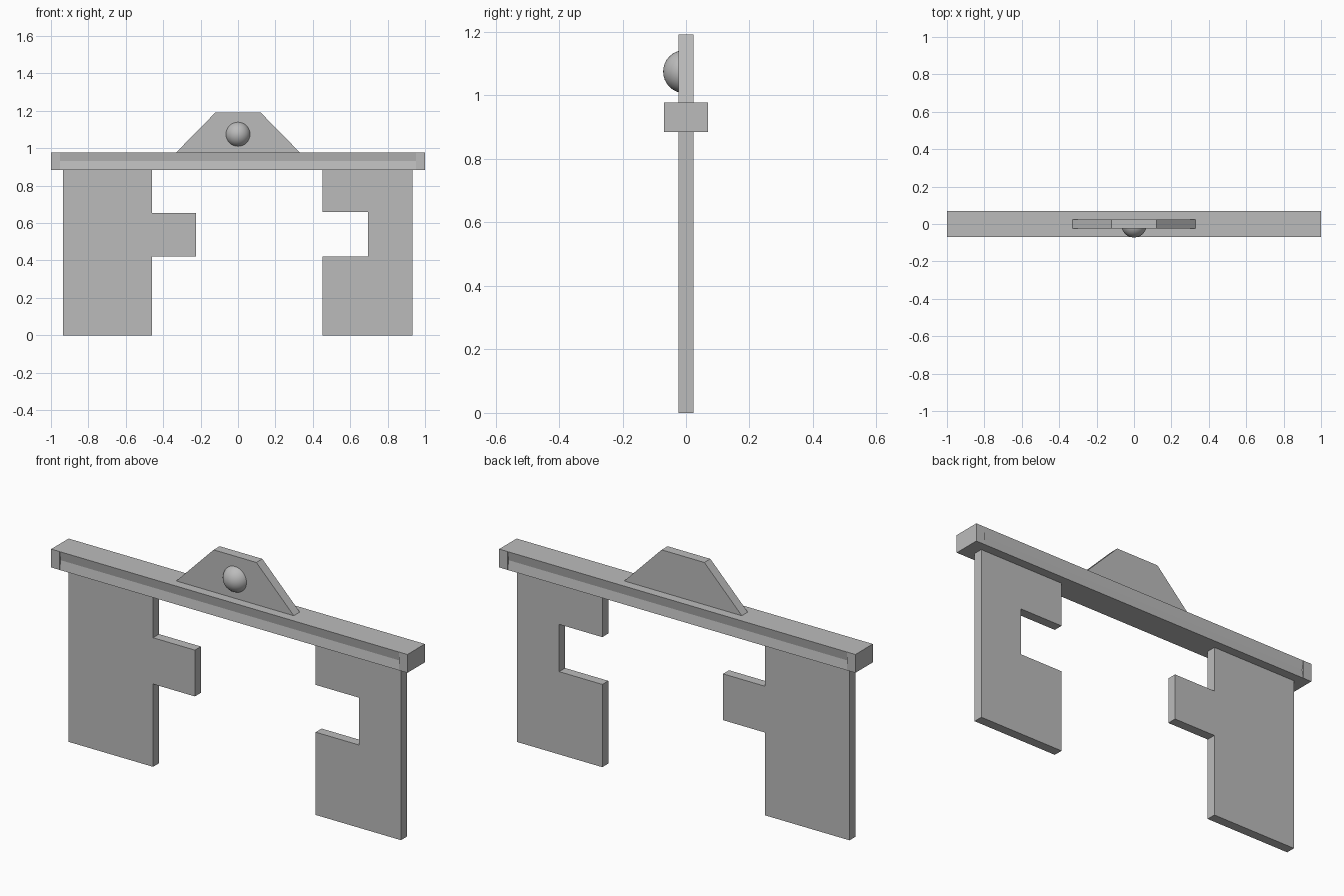
import bpy, bmesh, math
from mathutils import Matrix

if "Cube" in bpy.data.objects:
    bpy.data.objects.remove(bpy.data.objects["Cube"])

grey = bpy.data.materials.new("plain grey")
grey.diffuse_color = (0.5, 0.5, 0.5, 1)
grey.use_nodes = True
grey.node_tree.nodes["Principled BSDF"].inputs["Base Color"].default_value = grey.diffuse_color


def finish(name, bm, smooth=False):
    bmesh.ops.recalc_face_normals(bm, faces=bm.faces)
    mesh = bpy.data.meshes.new(name)
    bm.to_mesh(mesh)
    bm.free()
    mesh.materials.append(grey)
    mesh.shade_smooth() if smooth else mesh.shade_flat()
    obj = bpy.data.objects.new(name, mesh)
    bpy.context.collection.objects.link(obj)
    return obj


def prism(name, outline, axis, lo, hi):
    """Extrude a closed outline along y (points are x, z) or x (points are y, z)."""
    bm = bmesh.new()
    place = (lambda a, b: (a, lo, b)) if axis == "y" else (lambda a, b: (lo, a, b))
    face = bm.faces.new([bm.verts.new(place(a, b)) for a, b in outline])
    ext = bmesh.ops.extrude_face_region(bm, geom=[face])["geom"]
    shift = (0, hi - lo, 0) if axis == "y" else (hi - lo, 0, 0)
    bmesh.ops.translate(bm, vec=shift,
                        verts=[g for g in ext if isinstance(g, bmesh.types.BMVert)])
    return finish(name, bm)


T = 0.024                     # half thickness of the panels
BOTTOM, TOP = 0.885, 0.978    # beam heights
MID = (BOTTOM + TOP) / 2
D = 0.07                      # half depth of the beam
G = 0.008                     # groove depth

# Beam with a shallow groove along front and back
prism("beam", [(-D, BOTTOM), (D, BOTTOM), (D - G, MID), (D, TOP), (-D, TOP), (-D + G, MID)],
      "x", -0.952, 0.952)

# Square end caps
for side, lo in (("left", -1.0), ("right", 0.952)):
    prism(side + "_end_cap", [(-D, BOTTOM), (D, BOTTOM), (D, TOP), (-D, TOP)],
          "x", lo, lo + 0.048)

# Left panel with a tab, right panel with a matching notch
prism("tab_panel", [(-0.935, 0), (-0.46, 0), (-0.46, 0.42), (-0.225, 0.42),
                    (-0.225, 0.655), (-0.46, 0.655), (-0.46, BOTTOM), (-0.935, BOTTOM)],
      "y", -T, T)
prism("notch_panel", [(0.932, 0), (0.932, BOTTOM), (0.453, BOTTOM), (0.453, 0.66),
                      (0.695, 0.66), (0.695, 0.42), (0.453, 0.42), (0.453, 0)],
      "y", -T, T)

# Crest on top of the beam: centre block and two sloping wings
prism("crest", [(-0.33, TOP), (0.33, TOP), (0.12, 1.192), (-0.12, 1.192)], "y", -T, T)

# Half-round knob on the front of the crest
bm = bmesh.new()
bmesh.ops.create_uvsphere(bm, u_segments=32, v_segments=16, radius=0.068,
                          matrix=Matrix.Rotation(math.pi / 2, 4, "X"))
bmesh.ops.bisect_plane(bm, geom=bm.verts[:] + bm.edges[:] + bm.faces[:],
                       plane_co=(0, 0, 0), plane_no=(0, 1, 0), clear_outer=True)
bmesh.ops.translate(bm, vec=(0, -0.004, 1.075), verts=bm.verts)
finish("knob", bm, smooth=True)
